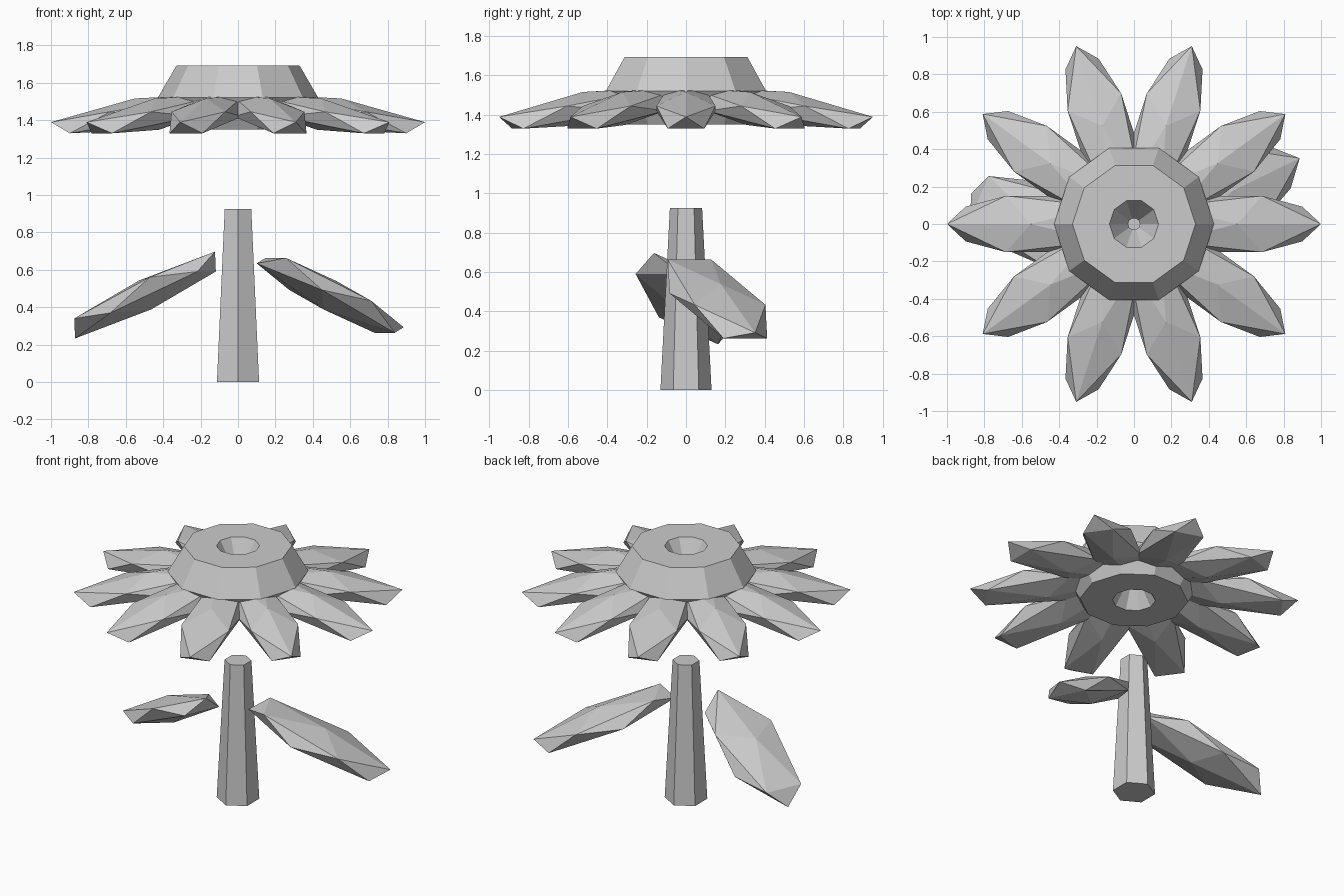
import bpy
from math import radians, cos, sin

if "Cube" in bpy.data.objects:
    bpy.data.objects.remove(bpy.data.objects["Cube"])


def blade(name, loc, size, pitch, yaw):
    """Stretched icosahedron, pitched about y and then turned about z."""
    bpy.ops.mesh.primitive_ico_sphere_add(
        subdivisions=1, radius=1, location=loc,
        rotation=(0, radians(pitch), radians(yaw)))
    ob = bpy.context.object
    ob.name = name
    ob.scale = size
    return ob


# Tapered six-sided stem
bpy.ops.mesh.primitive_cone_add(vertices=6, radius1=0.13, radius2=0.082,
                                depth=0.925, location=(0, 0, 0.4625))
bpy.context.object.name = "stem"

# Flower centre: ten-sided ring with a six-sided section
bpy.ops.mesh.primitive_torus_add(major_segments=10, minor_segments=6,
                                 major_radius=0.23, minor_radius=0.198,
                                 location=(0, 0, 1.521))
bpy.context.object.name = "flower_centre"

# Ten drooping petals
for i in range(10):
    a = radians(36 * i)
    blade(f"petal_{i + 1}", (0.537 * cos(a), 0.537 * sin(a), 1.432),
          (0.518, 0.177, 0.085), 10, 36 * i)

# Two leaves beside the stem
LEAF = (0.523, 0.235, 0.085)
blade("right_leaf", (0.493, 0.16, 0.463), LEAF, 26, 26)
blade("left_leaf", (-0.497, 0, 0.465), LEAF, -25, -23.5)
